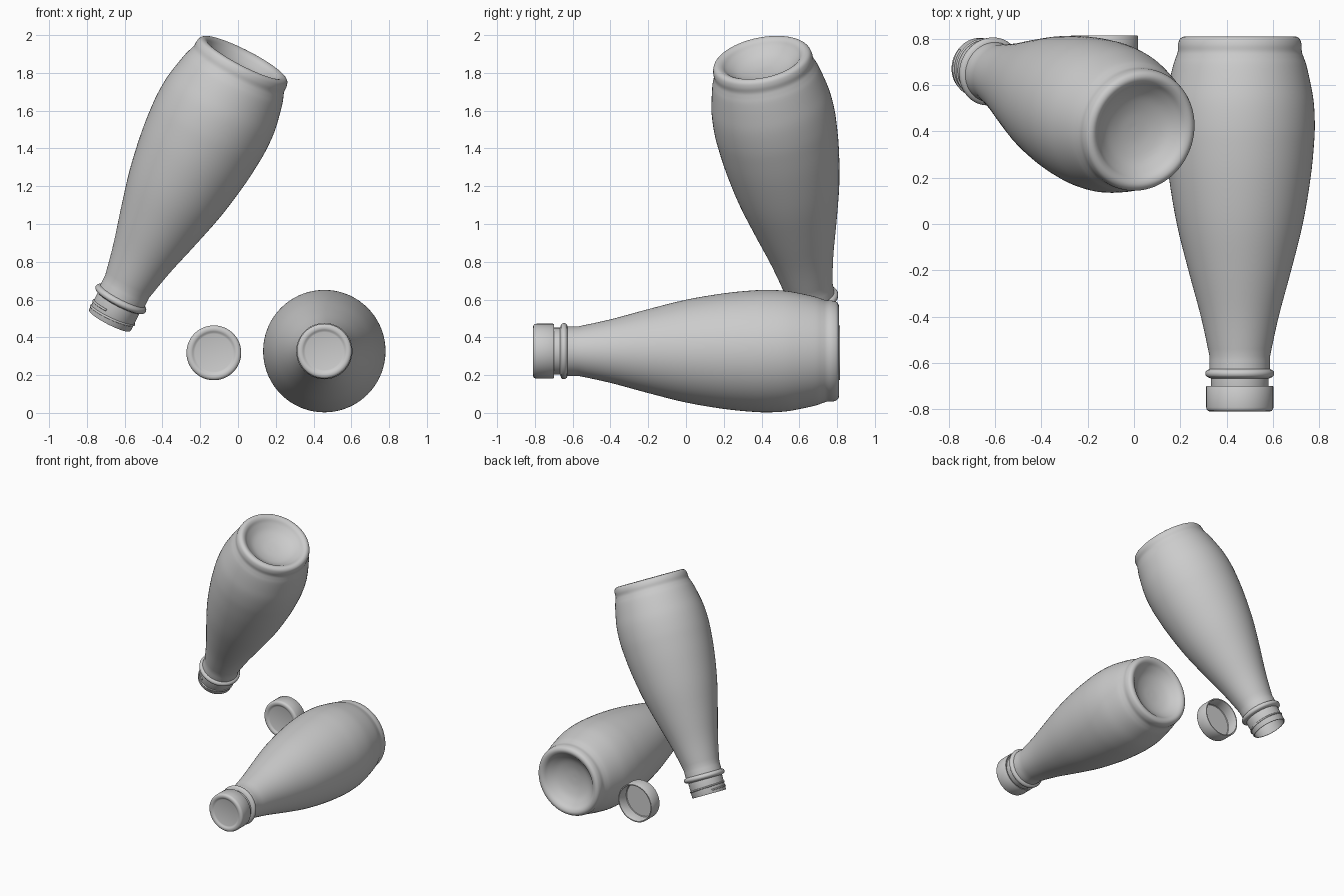
import bpy, bmesh, math
from mathutils import Vector

if "Cube" in bpy.data.objects:
    bpy.data.objects.remove(bpy.data.objects["Cube"])


def smooth_path(pts, n=4):
    """Catmull-Rom through (radius, height) points."""
    out = []
    for i in range(len(pts) - 1):
        p0, p1, p2, p3 = (Vector(pts[min(max(j, 0), len(pts) - 1)]) for j in range(i - 1, i + 3))
        for k in range(n):
            t = k / n
            out.append(0.5 * (2 * p1 + (p2 - p0) * t + (2 * p0 - 5 * p1 + 4 * p2 - p3) * t ** 2
                              + (3 * p1 - p0 - 3 * p2 + p3) * t ** 3))
    out.append(Vector(pts[-1]))
    return [(max(p.x, 0), p.y) for p in out]


def place(ob, loc, direction):
    """Point the local z axis along direction."""
    ob.rotation_mode = 'QUATERNION'
    ob.rotation_quaternion = Vector(direction).to_track_quat('Z', 'Y')
    ob.location = loc


def lathe(name, profile, loc, direction, segs=72):
    bm = bmesh.new()
    verts = [bm.verts.new((r, 0, z)) for r, z in profile]
    edges = [bm.edges.new(p) for p in zip(verts, verts[1:])]
    bmesh.ops.spin(bm, geom=verts + edges, cent=(0, 0, 0), axis=(0, 0, 1),
                   angle=2 * math.pi, steps=segs, use_merge=True)
    bmesh.ops.remove_doubles(bm, verts=bm.verts, dist=0.0003)
    bmesh.ops.recalc_face_normals(bm, faces=bm.faces)
    me = bpy.data.meshes.new(name)
    bm.to_mesh(me)
    bm.free()
    ob = bpy.data.objects.new(name, me)
    bpy.context.collection.objects.link(ob)
    place(ob, loc, direction)
    bpy.ops.object.select_all(action='DESELECT')
    ob.select_set(True)
    bpy.context.view_layer.objects.active = ob
    bpy.ops.object.shade_smooth_by_angle(angle=math.radians(40))
    return ob


def thread(name, loc, direction):
    cu = bpy.data.curves.new(name, 'CURVE')
    cu.dimensions = '3D'
    cu.bevel_depth = 0.006
    cu.bevel_resolution = 2
    cu.use_fill_caps = True
    sp = cu.splines.new('POLY')
    n = 60
    sp.points.add(n)
    for i, p in enumerate(sp.points):
        a = 2 * math.pi * 1.3 * i / n
        p.co = (0.124 * math.cos(a), 0.124 * math.sin(a), 1.525 + 0.04 * i / n, 1)
    ob = bpy.data.objects.new(name, cu)
    bpy.context.collection.objects.link(ob)
    place(ob, loc, direction)


# Bottle: dished base, foot roll, swelling body, tapering shoulder
body = smooth_path([(0, .09), (.07, .085), (.14, .065), (.19, .032), (.215, .008), (.238, 0),
                    (.258, .010), (.267, .035), (.268, .065), (.276, .09), (.288, .125),
                    (.305, .20), (.319, .28), (.324, .37), (.321, .46), (.306, .61),
                    (.272, .81), (.222, 1.01), (.168, 1.21), (.131, 1.38)])
# Neck collar, transfer ring, mouth lip, then the inner wall
neck = [(.131, 1.40), (.131, 1.437), (.141, 1.441), (.147, 1.448), (.149, 1.456), (.147, 1.465),
        (.141, 1.471), (.130, 1.475), (.124, 1.478), (.124, 1.583), (.121, 1.588), (.115, 1.588),
        (.113, 1.584), (.113, 1.40), (.15, 1.21), (.204, 1.01), (.254, .81), (.288, .61),
        (.304, .40), (.285, .22), (.255, .12), (0, .11)]
bottle = body + neck

# Cap: raised rounded rim around a recessed disc, hollow inside
cap = [(0, .100), (.100, .100), (.107, .102), (.113, .107), (.120, .110), (.130, .110),
       (.138, .107), (.143, .101), (.145, .092), (.145, .003), (.143, 0), (.136, 0),
       (.134, .003), (.134, .084), (.130, .088), (0, .088)]

# Lying bottle with its cap on
lie_base, lie_dir = Vector((.457, .81, .327)), Vector((0, -1, 0))
lathe("lying_bottle", bottle, lie_base, lie_dir)
thread("lying_bottle_thread", lie_base, lie_dir)
lathe("lying_bottle_cap", cap, lie_base + lie_dir * 1.51, lie_dir)

# Upturned bottle, open mouth pointing down
up_base = Vector((.035, .40, 1.878))
up_dir = Vector((-.45, .178, -.875)).normalized()
lathe("upturned_bottle", bottle, up_base, up_dir)
thread("upturned_bottle_thread", up_base, up_dir)

# Loose cap, closed face to the front
lathe("loose_cap", cap, (-.128, .705 + .11, .318), (0, -1, 0))
